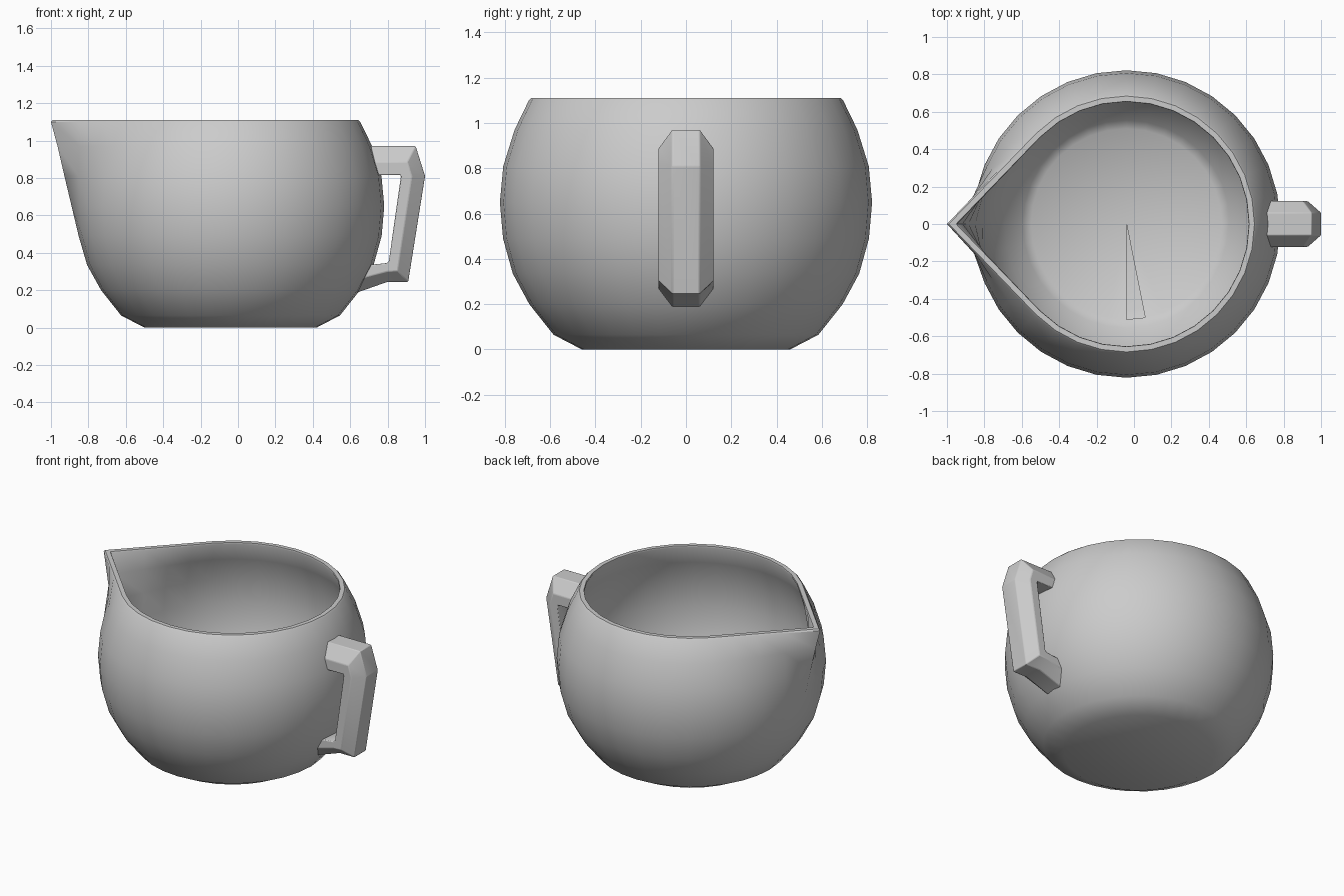
import bpy, bmesh, math

if "Cube" in bpy.data.objects:
    bpy.data.objects.remove(bpy.data.objects["Cube"])

SEG = 32
CX = -0.04      # axis of the bowl
WALL = 0.04

# height, bowl radius, reach of the spout ridge
PROFILE = [(0.0, 0.46, 0.46), (0.065, 0.585, 0.585), (0.2, 0.692, 0.692),
           (0.335, 0.765, 0.767), (0.49, 0.808, 0.812), (0.65, 0.822, 0.85),
           (0.81, 0.807, 0.888), (0.97, 0.757, 0.925), (1.10, 0.694, 0.96)]


def ring(bm, z, r, d, inset=0.0):
    """Circle with two tangents meeting at the spout tip on -x."""
    d = d - inset * d / r
    r = r - inset
    phi = math.acos(min(1.0, r / d))
    verts = []
    for i in range(SEG):
        a = 2 * math.pi * i / SEG
        off = min(a, 2 * math.pi - a)
        rad = r / math.cos(phi - off) if off < phi else r
        verts.append(bm.verts.new((CX - rad * math.cos(a), rad * math.sin(a), z)))
    return verts


def bridge(bm, a, b):
    n = len(a)
    for i in range(n):
        j = (i + 1) % n
        bm.faces.new((a[i], a[j], b[j], b[i]))


def fan(bm, loop, z, skip=None):
    c = bm.verts.new((CX, 0, z))
    for i in range(SEG):
        if i != skip:
            bm.faces.new((c, loop[i], loop[(i + 1) % SEG]))


def finish(bm, name, angle):
    bmesh.ops.recalc_face_normals(bm, faces=bm.faces)
    me = bpy.data.meshes.new(name)
    bm.to_mesh(me)
    bm.free()
    ob = bpy.data.objects.new(name, me)
    bpy.context.collection.objects.link(ob)
    bpy.ops.object.select_all(action='DESELECT')
    ob.select_set(True)
    bpy.context.view_layer.objects.active = ob
    bpy.ops.object.shade_smooth_by_angle(angle=math.radians(angle))
    return ob


# Bowl: outer wall, softened rim, inner wall
bm = bmesh.new()
rings = [ring(bm, *p) for p in PROFILE]
rings.append(ring(bm, 1.11, 0.691, 0.96, 0.007))
rings.append(ring(bm, 1.11, 0.691, 0.96, 0.035))
for z, r, d in reversed(PROFILE[2:]):
    rings.append(ring(bm, z, r, d, WALL))
rings.append(ring(bm, 0.08, 0.595, 0.595, WALL))
rings.append(ring(bm, 0.045, 0.55, 0.55, WALL))
for a, b in zip(rings, rings[1:]):
    bridge(bm, a, b)
# Underside, and inner floor with its one open wedge
fan(bm, rings[0], 0.0)
fan(bm, rings[-1], 0.045, skip=23)
finish(bm, "jug_body", 40)

# Handle: six-sided section swept along outer / inner (x, z) pairs
PAIRS = [((0.70, 0.97), (0.735, 0.815)), ((0.95, 0.97), (0.868, 0.817)),
         ((1.0, 0.81), (0.871, 0.808)), ((0.91, 0.245), (0.806, 0.352)),
         ((0.80, 0.245), (0.795, 0.345)), ((0.635, 0.187), (0.70, 0.335))]
bm = bmesh.new()
sections = []
for (ox, oz), (ix, iz) in PAIRS:
    mx, mz = ox + 0.55 * (ix - ox), oz + 0.55 * (iz - oz)
    pts = [(ox, -0.06, oz), (ox, 0.06, oz), (mx, 0.122, mz),
           (ix, 0.122, iz), (ix, -0.122, iz), (mx, -0.122, mz)]
    sections.append([bm.verts.new(p) for p in pts])
for a, b in zip(sections, sections[1:]):
    bridge(bm, a, b)
bm.faces.new(sections[0])
bm.faces.new(sections[-1])
handle = finish(bm, "handle", 30)
bev = handle.modifiers.new("soft_edges", 'BEVEL')
bev.width = 0.008
bev.segments = 2
bev.limit_method = 'ANGLE'
bev.angle_limit = math.radians(25)
